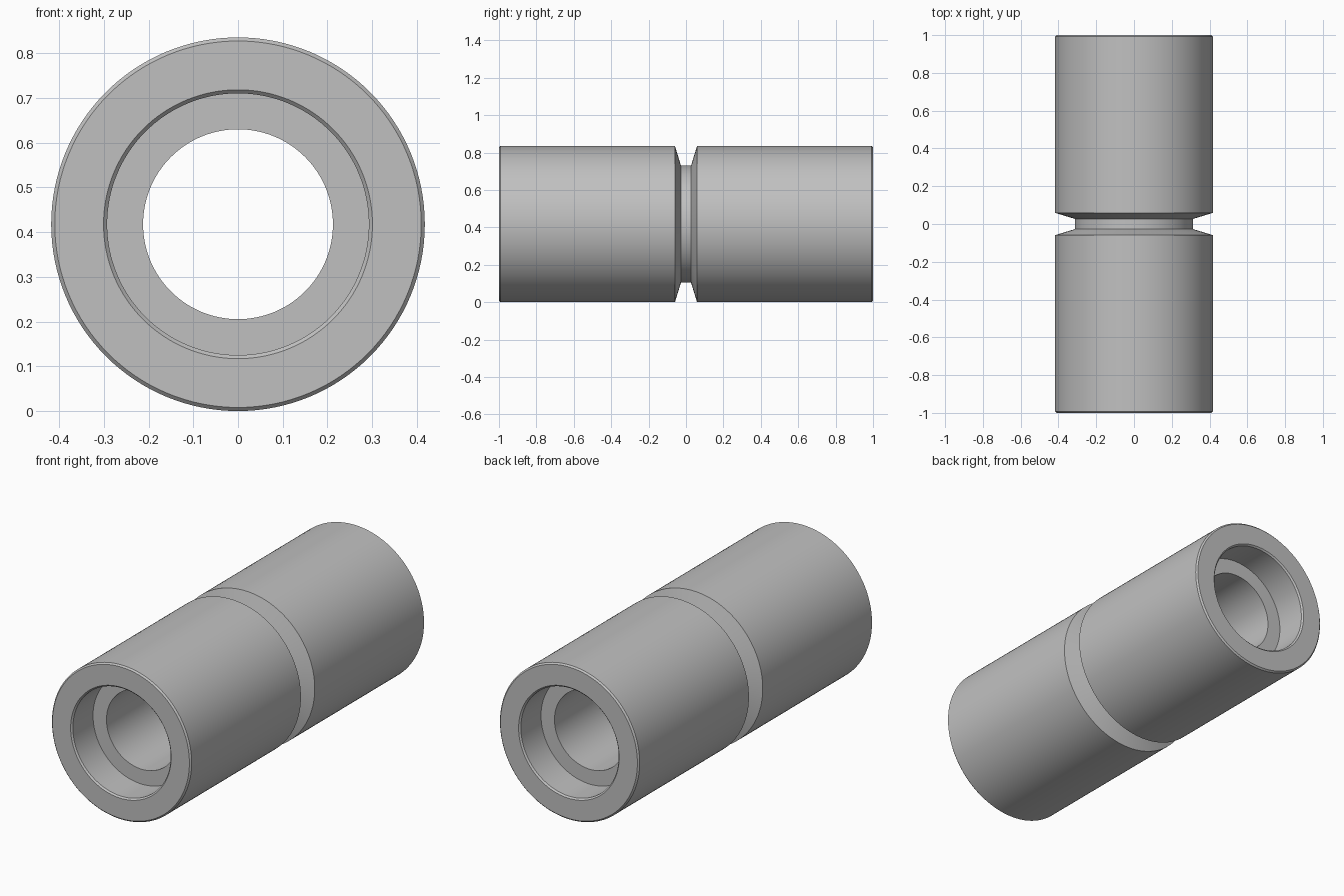
import bpy
import bmesh
import math
from mathutils import Vector

cube = bpy.data.objects.get("Cube")
if cube:
    bpy.data.objects.remove(cube, do_unlink=True)

# Dimensions
OUTER, GROOVE, SOCKET, BORE = 0.4175, 0.313, 0.2925, 0.2122
CHAMFER, SOCKET_DEPTH, SEGMENTS = 0.008, 0.18, 128

# Plain grey metal
grey = bpy.data.materials.new("grey_metal")
grey.use_nodes = True
colour = (0.53, 0.53, 0.53, 1)
grey.diffuse_color = colour
grey.node_tree.nodes["Principled BSDF"].inputs["Base Color"].default_value = colour

# Half section (distance along axis, radius), from the groove to the socket floor
half = [
    (0.027, GROOVE), (0.059, OUTER),
    (1 - CHAMFER, OUTER), (1, OUTER - CHAMFER),
    (1, SOCKET + CHAMFER), (1 - CHAMFER, SOCKET),
    (1 - SOCKET_DEPTH, SOCKET), (1 - SOCKET_DEPTH, BORE),
]
section = half + [(-y, r) for y, r in reversed(half)]

# Sleeve: closed section revolved around the y axis
bm = bmesh.new()
verts = [bm.verts.new((0, y, r)) for y, r in section]
edges = [bm.edges.new((v, verts[i - 1])) for i, v in enumerate(verts)]
bmesh.ops.spin(bm, geom=verts + edges, cent=(0, 0, 0), axis=(0, 1, 0),
               angle=math.tau, steps=SEGMENTS, use_merge=True)
bmesh.ops.remove_doubles(bm, verts=bm.verts, dist=1e-5)
bmesh.ops.recalc_face_normals(bm, faces=bm.faces)
bmesh.ops.translate(bm, verts=bm.verts, vec=Vector((0, 0, OUTER)))

mesh = bpy.data.meshes.new("coupling_sleeve")
bm.to_mesh(mesh)
bm.free()
mesh.materials.append(grey)
sleeve = bpy.data.objects.new("coupling_sleeve", mesh)
bpy.context.collection.objects.link(sleeve)

# Smooth walls, sharp rims
bpy.ops.object.select_all(action='DESELECT')
sleeve.select_set(True)
bpy.context.view_layer.objects.active = sleeve
bpy.ops.object.shade_smooth_by_angle(angle=math.radians(30))
